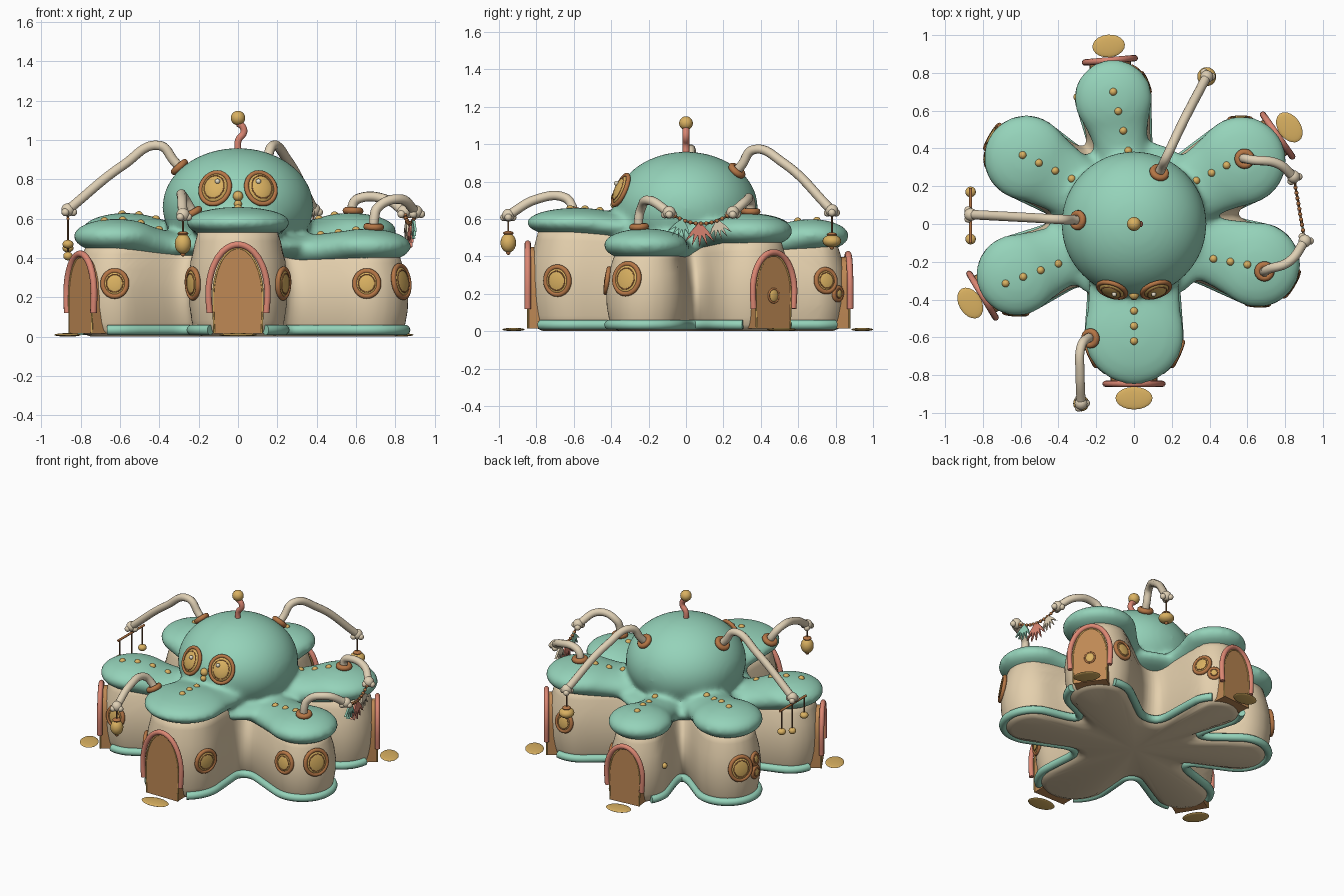
import bpy, bmesh, math
from math import sin, cos, pi, radians
from mathutils import Vector, Matrix
from mathutils.bvhtree import BVHTree

if "Cube" in bpy.data.objects:
    bpy.data.objects.remove(bpy.data.objects["Cube"])

def material(name, *rgb):
    m = bpy.data.materials.new(name)
    m.use_nodes = True
    m.diffuse_color = (*rgb, 1)
    m.node_tree.nodes["Principled BSDF"].inputs["Base Color"].default_value = (*rgb, 1)
    return m

GREEN = material("sea green", .30, .65, .49)
PLASTER = material("cream plaster", .78, .63, .42)
BONE = material("pale bone", .74, .63, .46)
GOLD = material("gold", .70, .44, .12)
WOOD = material("door wood", .52, .25, .09)
BROWN = material("copper brown", .46, .18, .06)
CORAL = material("coral", .71, .24, .17)
CORD = material("dark cord", .18, .09, .04)
WHITE = material("glint", .85, .78, .62)

# ---------- helpers ----------
def finish(ob, mat, angle=40):
    bpy.context.scene.collection.objects.link(ob)
    ob.data.materials.append(mat)
    bpy.ops.object.select_all(action='DESELECT')
    ob.select_set(True)
    bpy.context.view_layer.objects.active = ob
    bpy.ops.object.convert(target='MESH')
    ob = bpy.context.view_layer.objects.active
    bpy.ops.object.shade_smooth_by_angle(angle=radians(angle))
    return ob

def from_bm(name, bm, mat, mods=(), angle=40):
    bmesh.ops.recalc_face_normals(bm, faces=bm.faces)
    me = bpy.data.meshes.new(name)
    bm.to_mesh(me)
    bm.free()
    ob = bpy.data.objects.new(name, me)
    for kind, settings in mods:
        mod = ob.modifiers.new(kind, kind)
        for key, value in settings.items():
            setattr(mod, key, value)
    return finish(ob, mat, angle)

def blob(bm, p, r, rot=Matrix(), seg=20):
    m = Matrix.Translation(p) @ rot @ Matrix.Diagonal((*r, 1))
    bmesh.ops.create_uvsphere(bm, u_segments=seg, v_segments=seg // 2, radius=1, matrix=m)

def ball(name, p, r, mat, rot=Matrix()):
    bm = bmesh.new()
    blob(bm, p, r if isinstance(r, tuple) else (r, r, r), rot)
    return from_bm(name, bm, mat)

def tube(name, pts, r, mat, cyclic=False, res=6):
    cu = bpy.data.curves.new(name, 'CURVE')
    cu.dimensions = '3D'
    cu.bevel_depth, cu.bevel_resolution, cu.resolution_u = r, 3, res
    cu.use_fill_caps = True
    sp = cu.splines.new('BEZIER')
    sp.bezier_points.add(len(pts) - 1)
    sp.use_cyclic_u = cyclic
    for bp, p in zip(sp.bezier_points, pts):
        bp.co = p
        bp.handle_left_type = bp.handle_right_type = 'AUTO'
    return finish(bpy.data.objects.new(name, cu), mat)

def slab(name, pts, d0, d1, mat, m):
    bm = bmesh.new()
    f = bm.faces.new([bm.verts.new((x, d0, z)) for x, z in pts])
    ext = bmesh.ops.extrude_face_region(bm, geom=[f])["geom"]
    bmesh.ops.translate(bm, vec=(0, d1 - d0, 0), verts=[v for v in ext if isinstance(v, bmesh.types.BMVert)])
    bm.transform(m)
    return from_bm(name, bm, mat)

def ring(name, p, n, rx, ry, r, mat):
    m = Matrix.Translation(p) @ n.to_track_quat('Z', 'Y').to_matrix().to_4x4()
    return tube(name, [m @ Vector((rx * cos(a * pi / 6), ry * sin(a * pi / 6), 0)) for a in range(12)], r, mat, True, 4)

def tree(ob):
    return BVHTree.FromPolygons([v.co for v in ob.data.vertices], [p.vertices for p in ob.data.polygons])

# ---------- lobe layout: x, y, radius, neck radius, roof bottom, roof top, neck sag ----------
LOBES = {"front": (0, -.585, .27, .24, .50, .66, .03), "back": (-.11, .665, .21, .13, .42, .60, .05),
         "rear_right": (-.57, .35, .23, .17, .44, .63, .05), "rear_left": (.57, .335, .24, .18, .44, .63, .05),
         "front_left": (.655, -.215, .23, .17, .37, .55, .03), "front_right": (-.62, -.27, .22, .16, .42, .60, .07)}

# ---------- roof: dome and six puffy lobes fused together ----------
bm = bmesh.new()
blob(bm, (0, 0, .66), (.385, .385, .30), seg=48)
blob(bm, (0, 0, .46), (.45, .45, .09), seg=40)
for x, y, r, neck, lo, hi, sag in LOBES.values():
    for i in range(13):
        t = .4 + .05 * i
        k = ((t - .4) / .6) ** 2
        a, b = lo - sag * .75 * (1 - k), hi - sag * (1 - k)
        w = neck + (r - neck) * k
        blob(bm, (x * t, y * t, (a + b) / 2), (w, w, (b - a) / 2), seg=28)
roof = from_bm("roof", bm, GREEN, [("REMESH", dict(mode='VOXEL', voxel_size=.016)),
                                   ("SMOOTH", dict(factor=.5, iterations=20))], 180)
roof_tree = tree(roof)

# ---------- walls: smooth union of tapered arms, lofted as a rounded barrel ----------
def plan_distance(x, y):
    d = math.hypot(x, y) - .33
    for cx, cy, r, neck, *_ in LOBES.values():
        t = max(0, min(1, (x * cx + y * cy) / (cx * cx + cy * cy)))
        e = math.hypot(x - t * cx, y - t * cy) - (neck - .035 + (r - neck + .013) * t)
        h = max(.12 - abs(d - e), 0) / .12
        d = min(d, e) - h * h * .03
    return d

def outline(a, offset):
    r = 1.1
    for _ in range(90):
        d = plan_distance(r * cos(a), r * sin(a)) - offset
        if d < .0008:
            break
        r -= max(d, .001)
    return r * cos(a), r * sin(a)

def wall_top(a):
    ws = [(max(0, cos(a - math.atan2(l[1], l[0]))) ** 8, l[4] + .06) for l in LOBES.values()]
    return sum(w * h for w, h in ws) / sum(w for w, h in ws)

N = 420
ANGLES = [-pi / 2 + 2 * pi * i / N for i in range(N)]
bm = bmesh.new()
rings = []
for s, off in ((0, -.07), (.025, -.038), (.07, -.022), (.15, -.012), (.3, 0), (.5, .004), (.7, -.008), (.87, -.03), (1, -.05)):
    rings.append([bm.verts.new((*outline(a, off), s * wall_top(a))) for a in ANGLES])
for lower, upper in zip(rings, rings[1:]):
    for i in range(N):
        j = (i + 1) % N
        bm.faces.new((lower[i], lower[j], upper[j], upper[i]))
for loop, z in ((rings[0], 0), (rings[-1], .5)):
    mid = bm.verts.new((0, 0, z))
    for i in range(N):
        bm.faces.new((loop[i], loop[(i + 1) % N], mid))
walls = from_bm("walls", bm, PLASTER, angle=180)
wall_tree = tree(walls)

def on_wall(lobe, deg, z):
    x, y = LOBES[lobe][:2]
    n = Vector((cos(radians(deg)), sin(radians(deg)), 0))
    p, normal, *_ = wall_tree.ray_cast(Vector((x, y, z)) + n * .8, -n)
    return p, normal

def roof_point(x, y):
    p, normal, *_ = roof_tree.ray_cast(Vector((x, y, 2)), Vector((0, 0, -1)))
    return p, normal

# ---------- doors, arches and doormats ----------
def arch(w, top, foot, spring):
    side = [(w * cos(i * pi / 14), spring + (top - spring) * sin(i * pi / 14)) for i in range(15)]
    return [(w * .96, foot)] + side + [(-w * .96, foot)]

door_spots = []
for lobe, deg, s in (("front", -90, 1), ("back", 95, .88), ("rear_left", 35, .9), ("front_right", 211, .9)):
    p, _ = on_wall(lobe, deg, .2)
    m = Matrix.Translation((p.x, p.y, 0)) @ Matrix.Rotation(radians(deg + 90), 4, 'Z')
    door_spots.append(p)
    slab(lobe + "_door", arch(.125 * s, .45 * s, .015, .2), -.012, .09, WOOD, m)
    tube(lobe + "_door_trim", [m @ Vector((x, -.01, z)) for x, z in arch(.126 * s, .45 * s, .015, .2)], .005, GOLD)
    tube(lobe + "_door_arch", [m @ Vector((x, -.012, z)) for x, z in arch(.15 * s, .468 * s, .12, .22)], .017, CORAL)
    ball(lobe + "_doormat", m @ Vector((0, -.088, .009)), (.098 * s, .06, .009), GOLD, m.to_3x3().to_4x4())
    if lobe == "rear_left":
        ball(lobe + "_door_knob", m @ Vector((0, -.012, .19)), (.03, .012, .035), GOLD, m.to_3x3().to_4x4())
        ring(lobe + "_knob_ring", m @ Vector((0, -.013, .19)), m.to_3x3() @ Vector((0, -1, 0)), .032, .036, .006, BROWN)

# ---------- base trim, broken at the doors ----------
run = []
for a in ANGLES + [ANGLES[0]]:
    q = Vector((*outline(a, -.012), .034))
    if min((q.xy - d.xy).length for d in door_spots) > .15:
        run.append(q)
    elif run:
        tube("base_trim", run, .026, GREEN, res=1)
        run = []

# ---------- round windows ----------
def window(name, p, n, rx, ry):
    rot = n.to_track_quat('Z', 'Y').to_matrix().to_4x4()
    ball(name + "_pane", p, (rx, ry, .018), GOLD, rot)
    ring(name + "_frame", p, n, rx, ry, .0135, BROWN)
    ring(name + "_inner_ring", p + n * .0125, n, rx * .7, ry * .7, .003, BROWN)

for lobe, deg, z, r in (("front", -24, .27, .068), ("front", 204, .27, .068), ("front_left", -30, .28, .075),
                        ("front_left", -90, .27, .06), ("front_right", -92, .27, .06),
                        ("rear_right", 148, .27, .072), ("rear_right", 182, .30, .033),
                        ("rear_right", 182, .21, .033), ("back", 26, .27, .055), ("back", 50, .2, .03),
                        ("rear_left", 92, .28, .055)):
    p, n = on_wall(lobe, deg, z)
    window(lobe + "_window", p, n, r, r * 1.08)
ball("wall_stud", on_wall("back", 178, .25)[0], .02, GOLD)

# ---------- eyes and nose on the dome ----------
for side, word in ((1, "left"), (-1, "right")):
    p, n, *_ = roof_tree.ray_cast(Vector((.115 * side, -2, .753)), Vector((0, 1, 0)))
    rot = n.to_track_quat('Z', 'Y').to_matrix().to_4x4()
    ball(word + "_eye", p, (.072, .082, .035), GOLD, rot)
    ring(word + "_eye_frame", p + n * .005, n, .076, .086, .0125, BROWN)
    ring(word + "_eye_ring", p + n * .022, n, .053, .062, .003, BROWN)
    ball(word + "_eye_glint", p + n * .032 + Vector((-.02 * side, 0, .025)), .013, WHITE)
for z, r in ((.715, .026), (.675, .02)):
    p, *_ = roof_tree.ray_cast(Vector((0, -2, z)), Vector((0, 1, 0)))
    ball("nose_bead", p, r, GOLD)

# ---------- beads along the lobes ----------
for x0, y0, x1, y1, count in ((0, -.46, 0, -.62, 3), (-.03, .39, -.11, .70, 4), (-.33, .24, -.59, .365, 4),
                              (.33, .23, .49, .31, 3), (.42, -.185, .60, -.215, 3), (-.40, -.21, -.68, -.315, 4)):
    for i in range(count):
        t = i / (count - 1)
        p, n = roof_point(x0 + (x1 - x0) * t, y0 + (y1 - y0) * t)
        ball("roof_bead", p - n * .006, .021, GOLD)

# ---------- antenna ----------
tube("antenna", [(0, 0, .94), (.002, 0, 1.0), (.03, 0, 1.04), (.022, 0, 1.07), (0, 0, 1.085)], .018, CORAL)
ball("antenna_ball", (0, 0, 1.112), .037, GOLD)

# ---------- bent poles with collars and knuckled ends ----------
def pole(name, x, y, pts):
    p, n = roof_point(x, y)
    tube(name, [p - n * .02, p + n * .05] + [Vector(q) for q in pts], .025, BONE, res=10)
    ring(name + "_collar", p + n * .012, n, .035, .035, .018, BROWN)
    end = Vector(pts[-1])
    ball(name + "_end", end, .034, BONE)
    for a in range(3):
        ball(name + "_knuckle", end + Vector((.027 * cos(a * 2.1), .027 * sin(a * 2.1), -.012)), .02, BONE)
    return end

west = pole("west_pole", -.29, .02, [(-.40, .025, .972), (-.58, .035, .875), (-.865, .05, .645)])
north = pole("north_pole", .13, .265, [(.175, .36, .97), (.25, .52, .90), (.385, .78, .645)])
front = pole("front_pole", -.225, -.605, [(-.28, -.65, .715), (-.285, -.8, .705), (-.28, -.95, .62)])
rear = pole("rear_left_pole", .585, .345, [(.62, .34, .705), (.76, .32, .695), (.845, .25, .635)])
left = pole("front_left_pole", .69, -.25, [(.71, -.24, .655), (.82, -.20, .70), (.905, -.09, .635)])

# ---------- hanging lanterns ----------
def pendant(name, top, z, r, rz):
    tube(name + "_cord", [top, Vector((top.x, top.y, z))], .005, CORD)
    ball(name, (top.x, top.y, z), (r, r, rz), GOLD)

for name, top, z, r, rz in (("front_lantern", front, .472, .042, .052), ("north_lantern", north, .482, .05, .034)):
    pendant(name, top, z, r, rz)
    ball(name + "_cap", (top.x, top.y, z + rz), (.028, .028, .012), BROWN)
    ball(name + "_tip", (top.x, top.y, z - rz), .012, BROWN)

# ---------- mobile under the west pole ----------
bar_z = .6
tube("mobile_bar", [(-.865, -.10, bar_z), (-.865, .19, bar_z)], .008, BROWN)
tube("mobile_cord", [west, Vector((-.865, .05, bar_z))], .005, CORD)
for y, z, r in ((-.08, .47, .028), (.05, .41, .024), (.17, .45, .028)):
    pendant("mobile_charm", Vector((-.865, y, bar_z)), z, r, .022)

# ---------- garland with drooping fan-shaped pennants ----------
def garland(t):
    return rear.lerp(left, t) - Vector((0, 0, .06 * 4 * t * (1 - t)))

tube("garland_cord", [garland(i / 8) for i in range(9)], .006, CORD)
for i in range(1, 12):
    ball("garland_bead", garland(i / 12), .011, BROWN)
for t, size, lean, mat in ((.25, .10, .25, BONE), (.52, .125, 0, CORAL), (.79, .10, -.25, GREEN)):
    fan = [(0, .01)] + [(r * cos(a), r * sin(a)) for i in range(11)
                        for r, a in [(size if i % 2 else size * .5, 1.5 * pi + lean + (i - 5) * .17)]]
    slab("pennant", fan, -.006, .006, mat, Matrix.Translation(garland(t)) @ Matrix.Rotation(radians(98), 4, 'Z'))
